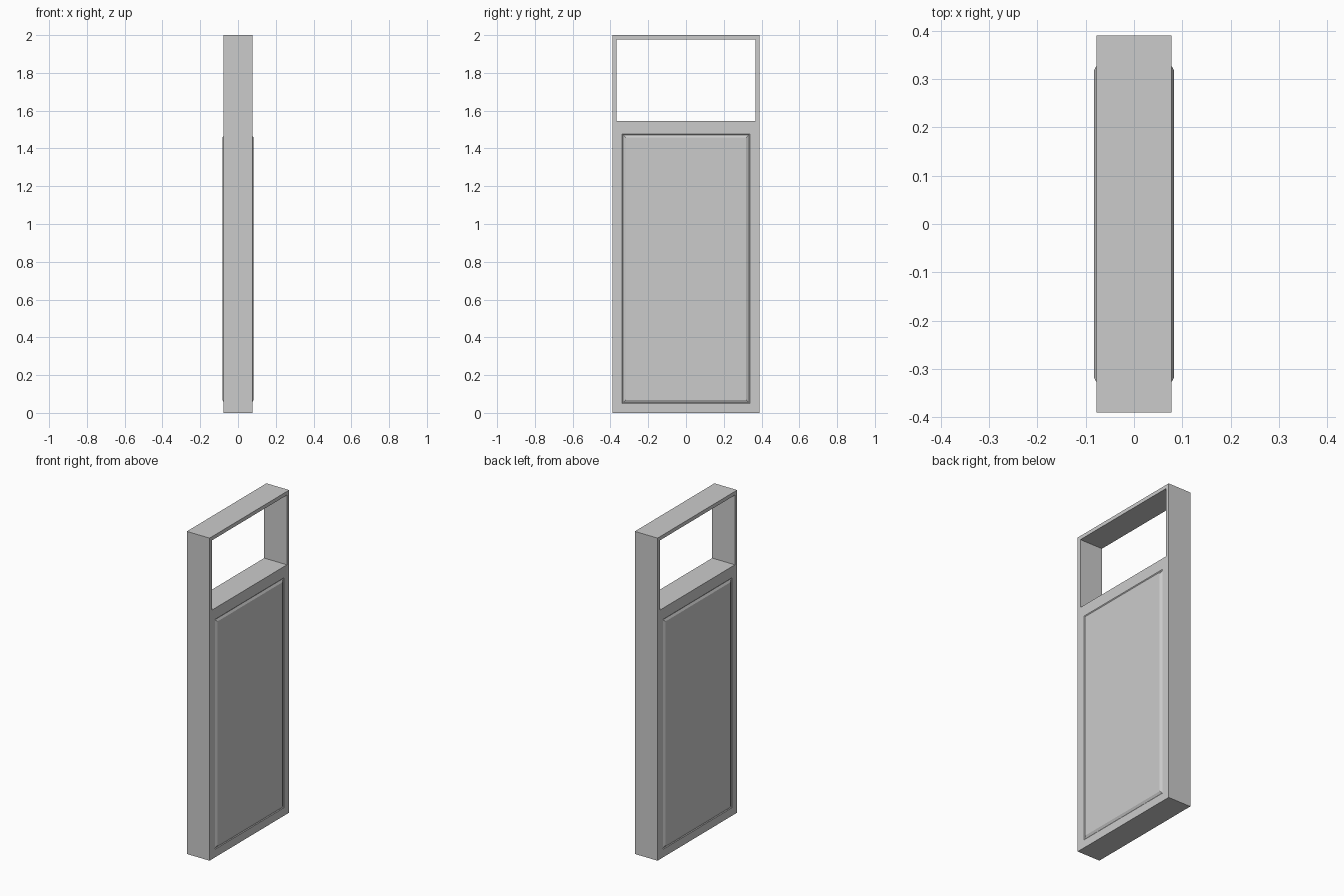
import bpy, bmesh
from mathutils import Vector

if "Cube" in bpy.data.objects:
    bpy.data.objects.remove(bpy.data.objects["Cube"])

HALF_T = 0.078
YS = [-0.39, -0.368, -0.338, 0.338, 0.368, 0.39]   # edge, window, panel
ZS = [0.0, 0.05, 1.476, 1.545, 1.977, 2.0]         # foot, panel, sill, window, top

bm = bmesh.new()

# Flat door sheet with the window cells left open
grid = [[bm.verts.new((-HALF_T, y, z)) for y in YS] for z in ZS]
for r in range(5):
    for c in range(5):
        if r == 3 and 1 <= c <= 3:
            continue
        bm.faces.new((grid[r][c], grid[r][c + 1], grid[r + 1][c + 1], grid[r + 1][c]))
for v in [v for v in bm.verts if not v.link_faces]:
    bm.verts.remove(v)

# Thicken the sheet into the door slab
ext = bmesh.ops.extrude_face_region(bm, geom=bm.faces[:], use_keep_orig=True)
moved = [g for g in ext["geom"] if isinstance(g, bmesh.types.BMVert)]
bmesh.ops.translate(bm, verts=moved, vec=Vector((2 * HALF_T, 0, 0)))
bmesh.ops.recalc_face_normals(bm, faces=bm.faces[:])

# Shallow groove and raised field on both sides
panels = [f for f in bm.faces if abs(f.normal.x) > 0.9
          and abs(f.calc_center_median().y) < 0.1
          and 0.5 < f.calc_center_median().z < 1.2]
bmesh.ops.inset_individual(bm, faces=panels, thickness=0.007, depth=-0.0035)
bmesh.ops.inset_individual(bm, faces=panels, thickness=0.02, depth=0.0078)

mesh = bpy.data.meshes.new("door")
bm.to_mesh(mesh)
bm.free()
door = bpy.data.objects.new("door", mesh)
bpy.context.collection.objects.link(door)
